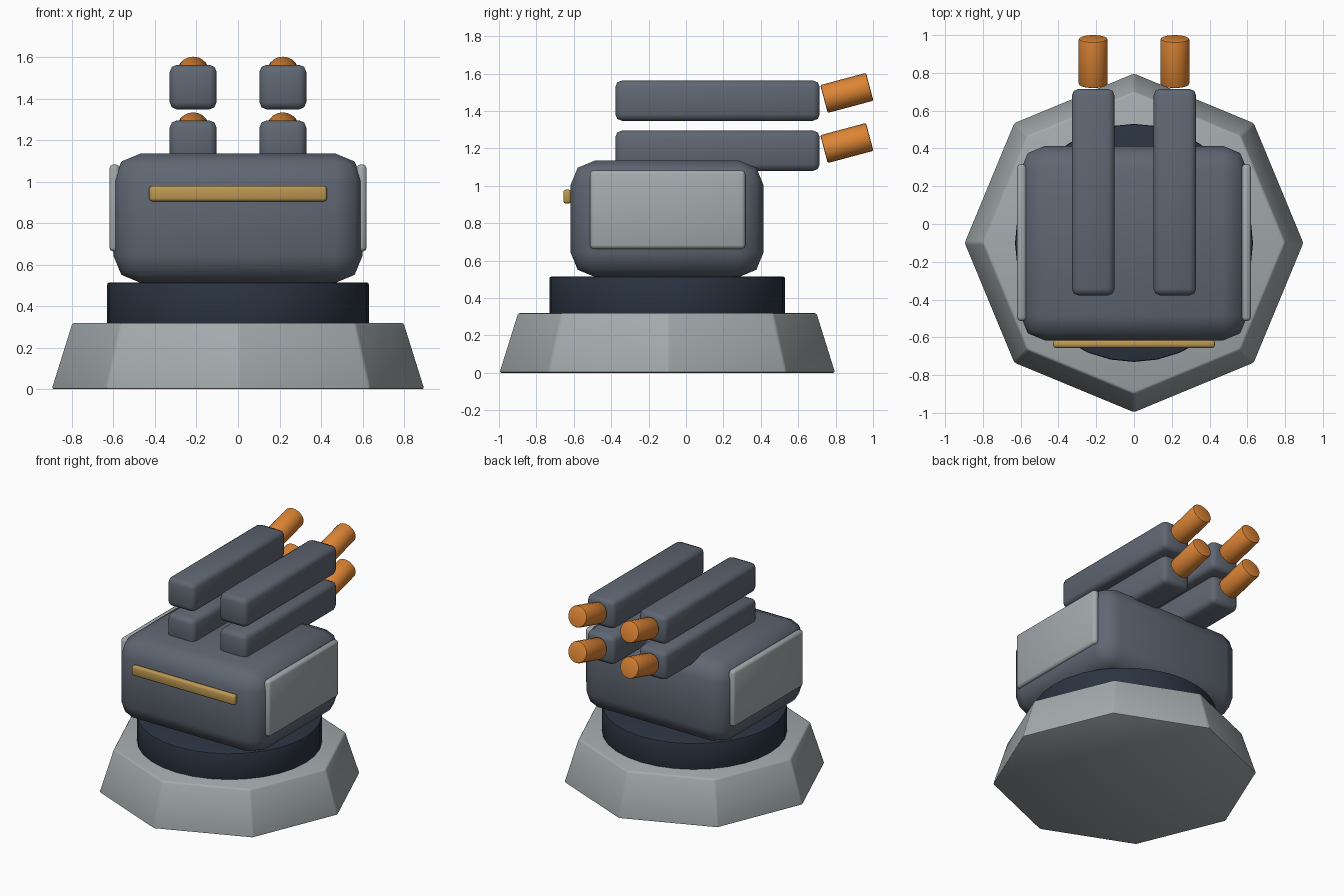
import bpy, math

if "Cube" in bpy.data.objects:
    bpy.data.objects.remove(bpy.data.objects["Cube"])


def material(name, rgb):
    m = bpy.data.materials.new(name)
    m.diffuse_color = (*rgb, 1)
    m.use_nodes = True
    m.node_tree.nodes["Principled BSDF"].inputs["Base Color"].default_value = m.diffuse_color
    return m


LIGHT_GREY = material("light grey", (0.37, 0.41, 0.42))
SLATE = material("slate", (0.115, 0.135, 0.17))
NAVY = material("dark navy", (0.024, 0.034, 0.054))
GOLD = material("gold", (0.50, 0.31, 0.085))
ORANGE = material("orange", (0.73, 0.235, 0.035))


def finish(name, mat, bevel, segments, angle=35):
    """Name, colour, bevel and smooth the active object."""
    ob = bpy.context.object
    ob.name = name
    ob.data.materials.append(mat)
    bpy.ops.object.transform_apply(location=False, rotation=True, scale=True)
    mod = ob.modifiers.new("bevel", 'BEVEL')
    mod.width = bevel
    mod.segments = segments
    mod.limit_method = 'ANGLE'
    mod.angle_limit = math.radians(30)
    bpy.ops.object.modifier_apply(modifier=mod.name)
    bpy.ops.object.shade_smooth_by_angle(angle=math.radians(angle))
    return ob


def box(name, lo, hi, mat, bevel, segments=2, angle=50):
    centre = [(a + b) / 2 for a, b in zip(lo, hi)]
    bpy.ops.mesh.primitive_cube_add(size=1, location=centre)
    bpy.context.object.scale = [b - a for a, b in zip(lo, hi)]
    return finish(name, mat, bevel, segments, angle)


# Octagonal tapered base, with corners on the axes
bpy.ops.mesh.primitive_cone_add(vertices=8, radius1=0.9, radius2=0.8,
                                depth=0.32, location=(0, -0.1, 0.16))
finish("base", LIGHT_GREY, 0.012, 2)

# Turntable ring
bpy.ops.mesh.primitive_cylinder_add(vertices=32, radius=0.63, depth=0.21,
                                    location=(0, -0.1, 0.41))
finish("turntable", NAVY, 0.01, 2)

# Rounded turret body
box("turret_body", (-0.6, -0.617, 0.513), (0.6, 0.414, 1.135), SLATE, 0.13)

# Front stripe
box("front_stripe", (-0.428, -0.656, 0.905), (0.428, -0.614, 0.98), GOLD, 0.014)

# Side plates, launcher tubes and angled exhausts on both sides
for side, label in ((-1, "left"), (1, "right")):
    x = 0.595 * side
    box(f"side_plate_{label}", (x - 0.025, -0.514, 0.663),
        (x + 0.025, 0.317, 1.083), LIGHT_GREY, 0.02)
    x = 0.216 * side
    for level, dz in (("lower", 0), ("upper", 0.268)):
        box(f"launcher_{level}_{label}", (x - 0.113, -0.378, 1.08 + dz),
            (x + 0.113, 0.715, 1.295 + dz), SLATE, 0.035)
        bpy.ops.mesh.primitive_cylinder_add(
            vertices=20, radius=0.077, depth=0.253,
            location=(x, 0.86, 1.229 + dz),
            rotation=(math.radians(-75), 0, 0))
        finish(f"exhaust_{level}_{label}", ORANGE, 0.008, 2)
